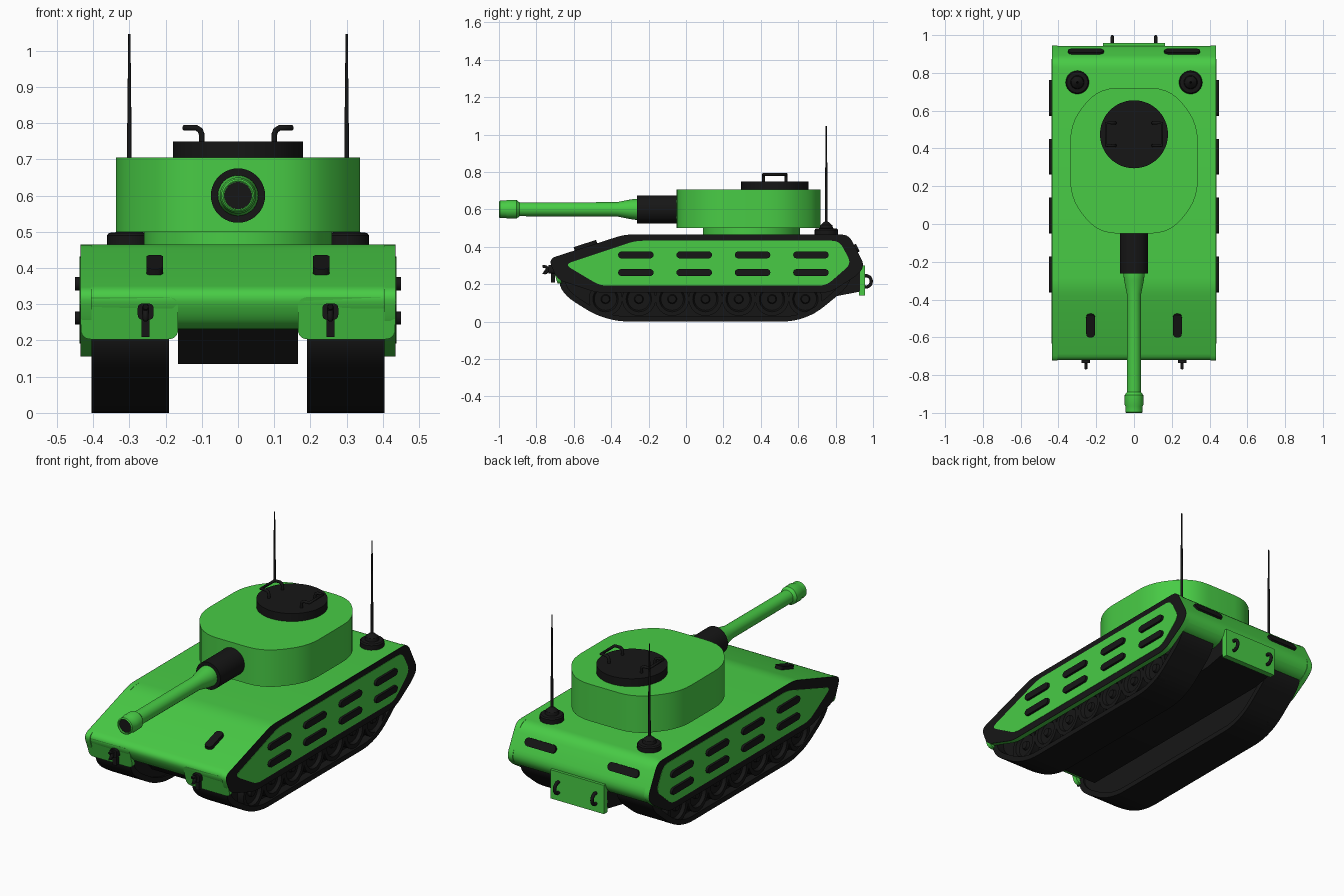
import bpy, bmesh, math
from mathutils import Vector

if "Cube" in bpy.data.objects:
    bpy.data.objects.remove(bpy.data.objects["Cube"])


def material(name, color):
    m = bpy.data.materials.new(name)
    m.diffuse_color = (*color, 1)
    m.use_nodes = True
    m.node_tree.nodes["Principled BSDF"].inputs["Base Color"].default_value = m.diffuse_color
    return m


GREEN = material("green_paint", (0.065, 0.6, 0.06))
BLACK = material("black_metal", (0.008, 0.008, 0.008))


def finish(bm, name, mat):
    bmesh.ops.recalc_face_normals(bm, faces=bm.faces[:])
    me = bpy.data.meshes.new(name)
    bm.to_mesh(me)
    bm.free()
    ob = bpy.data.objects.new(name, me)
    bpy.context.collection.objects.link(ob)
    me.materials.append(mat)
    bpy.ops.object.select_all(action='DESELECT')
    ob.select_set(True)
    bpy.context.view_layer.objects.active = ob
    bpy.ops.object.shade_smooth_by_angle(angle=math.radians(30))
    return ob


def fillet(pts, r, n=5):
    """Round every corner of a closed polygon."""
    out = []
    for i, p in enumerate(pts):
        p, a, b = Vector(p), Vector(pts[i - 1]), Vector(pts[(i + 1) % len(pts)])
        s = p + (a - p).normalized() * min(r, (a - p).length * 0.49)
        e = p + (b - p).normalized() * min(r, (b - p).length * 0.49)
        for k in range(n + 1):
            t = k / n
            out.append(tuple(s * (1 - t) ** 2 + p * 2 * t * (1 - t) + e * t * t))
    return out


def pill(u, v, length, width, n=8):
    c = (length - width) / 2
    return [(u + s * (c + width / 2 * math.cos(a)), v + s * width / 2 * math.sin(a))
            for s in (1, -1) for a in [-math.pi / 2 + math.pi * k / n for k in range(n + 1)]]


def place(axis, u, v, w):
    return {'x': (w, u, v), 'y': (u, w, v), 'z': (u, v, w)}[axis]


def prism(name, pts, axis, a, b, mat, hole=None):
    """Extrude a profile along an axis; with hole (same point count) make a ring."""
    bm = bmesh.new()
    loops = [[bm.verts.new(place(axis, u, v, w)) for u, v in pr]
             for pr in ([pts, hole] if hole else [pts]) for w in (a, b)]

    def bridge(p, q):
        for i in range(len(p)):
            bm.faces.new((p[i - 1], p[i], q[i], q[i - 1]))
    bridge(loops[0], loops[1])
    if hole:
        bridge(loops[2], loops[3])
        bridge(loops[0], loops[2])
        bridge(loops[1], loops[3])
    else:
        bm.faces.new(loops[0])
        bm.faces.new(loops[1])
    return finish(bm, name, mat)


def lathe(name, profile, axis, u, v, mat, n=40):
    """Revolve (radius, position along axis) pairs."""
    bm = bmesh.new()
    rings = [[bm.verts.new(place(axis, u + r * math.cos(2 * math.pi * k / n),
                                 v + r * math.sin(2 * math.pi * k / n), w)) for k in range(n)]
             for r, w in profile]
    for p, q in zip(rings, rings[1:]):
        for i in range(n):
            bm.faces.new((p[i - 1], p[i], q[i], q[i - 1]))
    bm.faces.new(rings[0])
    bm.faces.new(rings[-1])
    return finish(bm, name, mat)


def rod(name, pts, r, mat):
    cu = bpy.data.curves.new(name, 'CURVE')
    cu.dimensions = '3D'
    cu.bevel_depth = r
    cu.bevel_resolution = 3
    cu.use_fill_caps = True
    sp = cu.splines.new('POLY')
    sp.points.add(len(pts) - 1)
    for q, p in zip(sp.points, pts):
        q.co = (*p, 1)
    cu.materials.append(mat)
    ob = bpy.data.objects.new(name, cu)
    bpy.context.collection.objects.link(ob)
    return ob


def box(u0, v0, u1, v1):
    return [(u0, v0), (u1, v0), (u1, v1), (u0, v1)]


# Hull body, belly and rear plate
top = [(-0.33, 0.465), (0.87, 0.465), (0.955, 0.30)]
prism("hull", fillet([(-0.735, 0.335)] + top + [(0.90, 0.23), (-0.68, 0.23)], 0.05),
      'x', -0.43, 0.43, GREEN)
prism("belly", [(-0.66, 0.29), (-0.52, 0.135), (0.80, 0.135), (0.93, 0.16), (0.93, 0.29)],
      'x', -0.165, 0.165, BLACK)
prism("rear_plate", box(-0.165, 0.14, 0.165, 0.30), 'y', 0.925, 0.957, GREEN)

# Turret, ring, hatch
prism("turret", fillet([(-0.19, -0.05), (0.19, -0.05), (0.337, 0.13), (0.337, 0.54),
                        (0.19, 0.72), (-0.19, 0.72), (-0.337, 0.54), (-0.337, 0.13)], 0.1),
      'z', 0.5, 0.705, GREEN)
lathe("turret_ring", [(0.26, 0.45), (0.26, 0.51)], 'z', 0, 0.35, GREEN, 64)
lathe("hatch", [(0.18, 0.70), (0.18, 0.749)], 'z', 0, 0.475, BLACK, 48)

# Gun
lathe("mantlet", [(0.075, -0.03), (0.075, -0.262)], 'y', 0, 0.6, BLACK)
lathe("gun_barrel", [(0.056, -0.25), (0.056, -0.27), (0.052, -0.30), (0.038, -0.37), (0.037, -0.89),
                     (0.049, -0.905), (0.050, -0.955), (0.046, -0.965), (0.046, -0.995),
                     (0.041, -1.0), (0.038, -0.999), (0.038, -0.985)], 'y', 0, 0.6, GREEN)
lathe("gun_bore", [(0.0375, -0.97), (0.0375, -0.988)], 'y', 0, 0.6, BLACK)

# Side outlines
skirt = fillet([(-0.735, 0.335)] + top + [(0.92, 0.25), (0.77, 0.155), (-0.48, 0.155),
                                          (-0.69, 0.225)], 0.04)
panel = fillet([(-0.65, 0.305), (-0.27, 0.432), (0.82, 0.432), (0.885, 0.31),
                (0.75, 0.192), (-0.46, 0.192)], 0.04)
belt = [(-0.64, 0.34), (0.82, 0.34), (0.91, 0.22), (0.64, 0.0), (-0.43, 0.0), (-0.70, 0.17)]
belt_in = [(-0.62, 0.31), (0.80, 0.31), (0.86, 0.22), (0.63, 0.028), (-0.42, 0.028), (-0.66, 0.18)]

for s, side in ((-1, "left"), (1, "right")):
    # Skirt with black frame, green panel and raised slots
    prism(f"skirt_{side}", skirt, 'x', s * 0.405, s * 0.433, GREEN)
    prism(f"skirt_frame_{side}", skirt, 'x', s * 0.433, s * 0.435, BLACK)
    prism(f"skirt_panel_{side}", panel, 'x', s * 0.434, s * 0.437, GREEN)
    for i in range(4):
        for z in (0.262, 0.356):
            prism(f"side_slot_{side}", pill(-0.268 + 0.312 * i, z, 0.19, 0.037),
                  'x', s * 0.43, s * 0.45, BLACK)

    # Track belt, inner plate and road wheels
    prism(f"track_belt_{side}", fillet(belt, 0.13, 8), 'x', s * 0.19, s * 0.405, BLACK,
          fillet(belt_in, 0.11, 8))
    prism(f"track_core_{side}", fillet(belt_in, 0.11, 8), 'x', s * 0.20, s * 0.36, BLACK)
    for i in range(7):
        lathe(f"road_wheel_{side}", [(0.09, s * 0.35), (0.09, s * 0.398), (0.068, s * 0.398),
                                     (0.06, s * 0.38), (0.025, s * 0.38), (0.02, s * 0.395)],
              'x', -0.43 + 0.178 * i, 0.12, BLACK, 32)

    # Front apron, sloping back toward the bottom
    ap = fillet([(s * 0.165, 0.32), (s * 0.165, 0.203), (s * 0.434, 0.203), (s * 0.434, 0.32)], 0.03)
    apron = prism(f"front_apron_{side}", ap, 'y', -0.719, -0.695, GREEN)
    for v in apron.data.vertices:
        v.co.y += max(0, 0.31 - v.co.z) * 0.3

    # Glacis viewers and rear vents
    viewer = prism(f"viewer_{side}", fillet(box(-0.023, -0.063, 0.023, 0.063), 0.02),
                   'z', -0.01, 0.018, BLACK)
    viewer.location = (s * 0.23, -0.535, 0.40)
    viewer.rotation_euler.x = math.radians(18)
    vent = prism(f"rear_vent_{side}", pill(0, 0, 0.19, 0.045), 'z', -0.01, 0.012, BLACK)
    vent.location = (s * 0.255, 0.908, 0.39)
    vent.rotation_euler.x = math.radians(-63)

    # Antenna with stepped base
    lathe(f"antenna_{side}", [(0.062, 0.46), (0.062, 0.49), (0.056, 0.497), (0.036, 0.499),
                              (0.032, 0.515), (0.015, 0.53), (0.007, 0.535), (0.006, 0.78),
                              (0.003, 1.046)], 'z', s * 0.3, 0.75, BLACK, 24)

    # Hatch handle bent outward
    end = [(0.1, 0.74), (0.1, 0.768), (0.104, 0.78), (0.115, 0.787), (0.148, 0.787)]
    rod(f"hatch_handle_{side}", [(s * x, 0.415, z) for x, z in end] +
        [(s * x, 0.535, z) for x, z in reversed(end)], 0.008, BLACK)

    # Tow hooks front and rear
    prism(f"front_hook_base_{side}", fillet(box(s * 0.255 - 0.022, 0.257, s * 0.255 + 0.022, 0.302),
                                            0.015), 'y', -0.735, -0.69, BLACK)
    prism(f"front_hook_stem_{side}", box(s * 0.255 - 0.011, 0.21, s * 0.255 + 0.011, 0.30),
          'y', -0.722, -0.70, BLACK)
    arc = [math.radians(80 + 22 * k) for k in range(11)]
    rod(f"front_hook_{side}", [(s * 0.255, -0.72, 0.29), (s * 0.255, -0.74, 0.285)] +
        [(s * 0.255, -0.758 - 0.018 * math.cos(a), 0.277 - 0.018 * math.sin(a))
         for a in arc], 0.008, BLACK)
    rod(f"rear_hook_{side}", [(s * 0.115, 0.963 + 0.028 * math.cos(a), 0.215 + 0.03 * math.sin(a))
                              for a in [math.radians(-140 + 20 * k) for k in range(15)]],
        0.009, BLACK)
